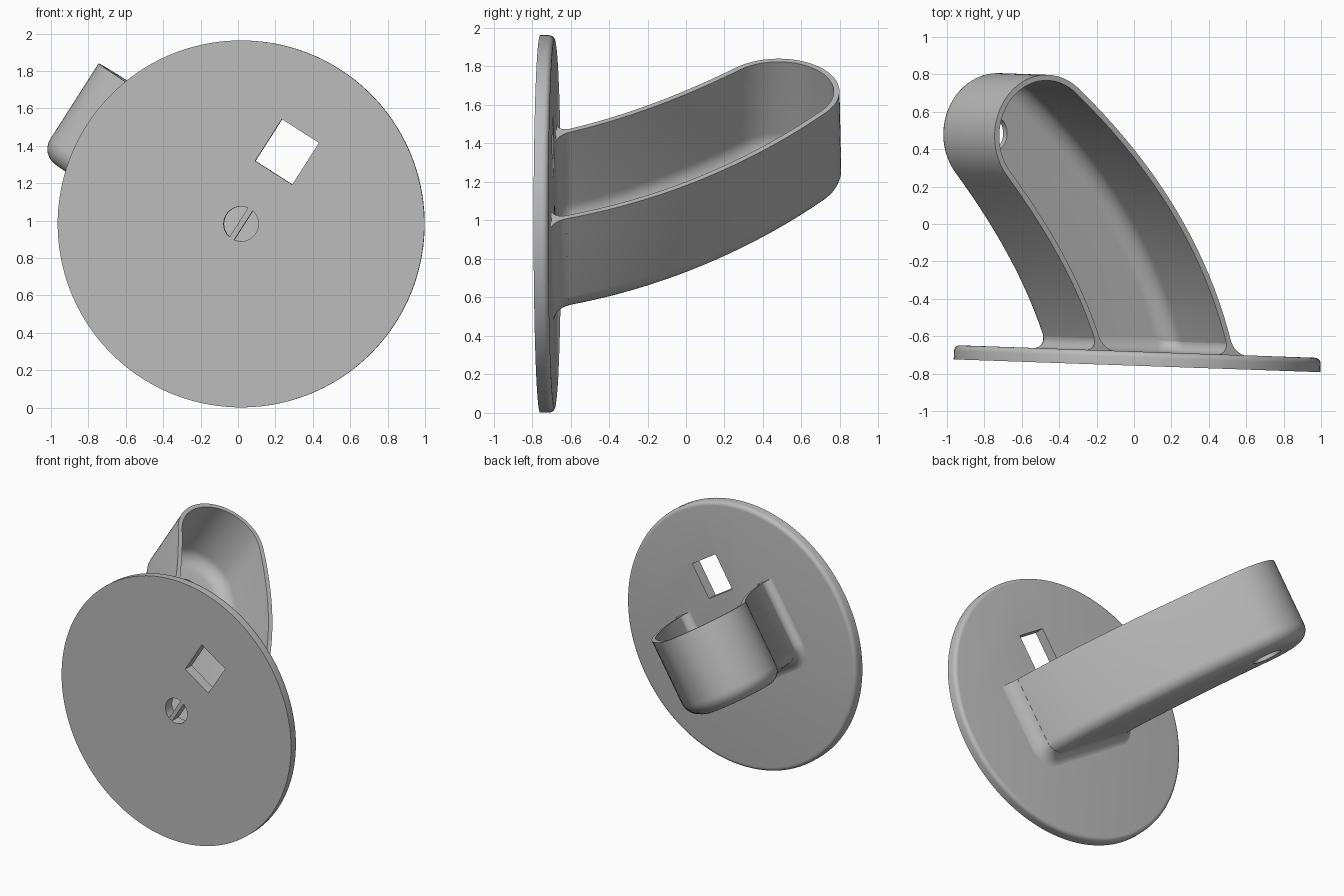
import bpy, bmesh
from math import radians, sin, cos, pi, sqrt, atan2
from mathutils import Matrix, Vector

if "Cube" in bpy.data.objects:
    bpy.data.objects.remove(bpy.data.objects["Cube"], do_unlink=True)

grey = bpy.data.materials.new("mid grey")
grey.use_nodes = True
grey.diffuse_color = (0.5, 0.5, 0.5, 1)
grey.node_tree.nodes["Principled BSDF"].inputs["Base Color"].default_value = (0.5, 0.5, 0.5, 1)

# Local frame: x across the arm, y away from the plate, z towards the open rim
FRAME = (Matrix.Translation((0.0175, -0.72, 0.982)) @ Matrix.Rotation(radians(-2), 4, 'Z')
         @ Matrix.Rotation(radians(32.6), 4, 'Y'))
HALF = 0.038            # half the plate thickness
TOP, BOTTOM = 0.29, -0.29
WALL, FLOOR, ROUND = 0.03, 0.04, 0.1


def make(name, bm):
    bmesh.ops.recalc_face_normals(bm, faces=bm.faces)
    mesh = bpy.data.meshes.new(name)
    bm.to_mesh(mesh)
    bm.free()
    ob = bpy.data.objects.new(name, mesh)
    ob.matrix_world = FRAME
    mesh.materials.append(grey)
    bpy.context.collection.objects.link(ob)
    return ob


def activate(ob):
    bpy.ops.object.select_all(action='DESELECT')
    ob.select_set(True)
    bpy.context.view_layer.objects.active = ob


def cylinder(radius, depth, centre, segments):
    bm = bmesh.new()
    place = Matrix.Translation(centre)
    bmesh.ops.create_cone(bm, cap_ends=True, segments=segments, radius1=radius,
                          radius2=radius, depth=depth, matrix=place)
    return bm


def box(size, centre):
    bm = bmesh.new()
    bmesh.ops.create_cube(bm, size=1, matrix=Matrix.Translation(centre) @ Matrix.Diagonal((*size, 1)))
    return bm


def cut(ob, cutter_bm):
    cutter = make("cutter", cutter_bm)
    cutter.hide_render = True
    mod = ob.modifiers.new("cut", 'BOOLEAN')
    mod.operation, mod.solver, mod.object = 'DIFFERENCE', 'EXACT', cutter
    activate(ob)
    bpy.ops.object.modifier_apply(modifier=mod.name)
    bpy.data.objects.remove(cutter, do_unlink=True)


def smooth(ob):
    activate(ob)
    bpy.ops.object.shade_smooth_by_angle(angle=radians(30))


# Round plate with a softened back edge
turn = Matrix.Rotation(radians(-90), 4, 'X')
bm = cylinder(0.981, 2 * HALF, (0, 0, 0), 128)
bmesh.ops.transform(bm, matrix=turn, verts=bm.verts)
rim = [e for e in bm.edges if all(v.co.y > 0 for v in e.verts)]
bmesh.ops.bevel(bm, geom=rim, offset=0.03, segments=5, profile=0.5, affect='EDGES')
plate = make("round_plate", bm)
cut(plate, box((0.235, 0.3, 0.265), (0, 0, 0.457)))
bm = cylinder(0.093, 0.3, (0, 0, 0), 48)
bmesh.ops.transform(bm, matrix=turn, verts=bm.verts)
cut(plate, bm)
smooth(plate)

# Bar across the centre hole
make("hole_bar", box((0.03, 2 * HALF - 0.002, 0.187), (0, 0, 0)))


# Arm outline: left side, round tip, right side
def bezier(a, b, c, n):
    a, b, c = Vector(a), Vector(b), Vector(c)
    return [a * (1 - t) ** 2 + b * 2 * t * (1 - t) + c * t * t
            for t in (i / n for i in range(n + 1))]


tip, tip_r = Vector((-0.815, 1.175)), 0.325
left_join, right_join = radians(221), radians(51.5)


def on_tip(angle):
    return tip + tip_r * Vector((cos(angle), sin(angle)))


tip_arc = [on_tip(left_join + (right_join - left_join) * i / 32) for i in range(1, 32)]
left_side = bezier((-0.42, 0), (-0.59, 0.46), on_tip(left_join), 16)
right_side = bezier(on_tip(right_join), (0.21, 0.80), (0.44, 0), 20)
outline = left_side + tip_arc + right_side


def inset(path, amount):
    out = []
    for i, p in enumerate(path):
        d = (path[min(i + 1, len(path) - 1)] - path[max(i - 1, 0)]).normalized()
        q = p + amount * Vector((d.y, -d.x))
        if i in (0, len(path) - 1):
            q.y = 0
        out.append(q)
    return out


# Trough: wall rings from outer floor up, over the rim and down to inner floor
steps = [i / 8 * pi / 2 for i in range(9)]
levels = [(ROUND * (1 - sin(a)), BOTTOM + ROUND * (1 - cos(a))) for a in steps]
levels = [(ROUND * (1 - sin(a)), BOTTOM + ROUND * (1 - cos(a))) for a in steps] + [(0, TOP), (WALL, TOP)]
levels += [(WALL + ROUND * (1 - sin(a)), BOTTOM + FLOOR + ROUND * (1 - cos(a))) for a in reversed(steps)]
bm = bmesh.new()
rings = [[bm.verts.new((p.x, p.y, z)) for p in inset(outline, k)] for k, z in levels]
for low, high in zip(rings, rings[1:]):
    for i in range(len(outline) - 1):
        bm.faces.new((low[i], low[i + 1], high[i + 1], high[i]))
bm.faces.new(rings[0])
bm.faces.new(rings[-1])
bm.faces.new([r[0] for r in rings] + [r[-1] for r in reversed(rings)])
arm = make("trough_arm", bm)
cut(arm, cylinder(0.1, 0.3, (tip.x, tip.y, BOTTOM), 40))
smooth(arm)


# Flared fillet joining the arm to the plate, inside and outside
def u_path(d, grow, radius, base):
    left, right = -0.42 - 0.39 * d - grow, 0.44 - 0.31 * d + grow
    pts = [(left, d, TOP)]
    pts += [(left + radius * (1 - cos(a)), d, base + radius * (1 - sin(a))) for a in steps]
    pts += [(right - radius * (1 - cos(a)), d, base + radius * (1 - sin(a))) for a in reversed(steps)]
    return pts + [(right, d, TOP)]


flare = 0.08
bm = bmesh.new()
loops = []
for a in steps:
    d = HALF - 0.002 + flare * (1 - cos(a))
    e = flare * (1 - sin(a))
    outer = u_path(d, e, ROUND + e, BOTTOM - e)
    inner = u_path(d, -WALL - e, ROUND, BOTTOM + FLOOR + e)
    loops.append([bm.verts.new(p) for p in outer + inner[::-1]])
for a, b in zip(loops, loops[1:]):
    for i in range(len(a)):
        j = (i + 1) % len(a)
        bm.faces.new((a[i], a[j], b[j], b[i]))
bm.faces.new(loops[0])
bm.faces.new(loops[-1])
smooth(make("arm_fillet", bm))
